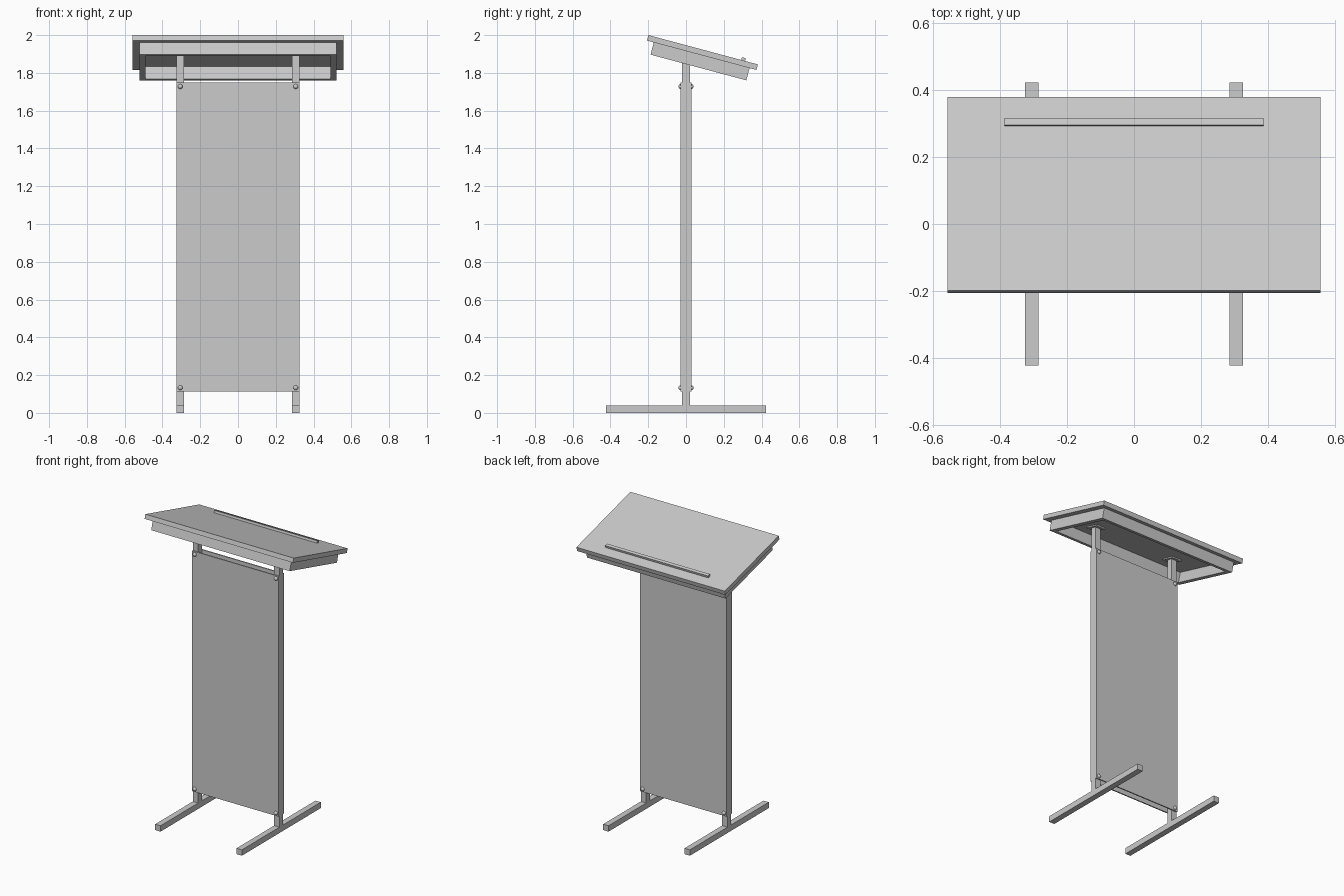
import bpy, bmesh
from math import radians
from mathutils import Matrix, Vector

if "Cube" in bpy.data.objects:
    bpy.data.objects.remove(bpy.data.objects["Cube"])

# Tilted desk frame: local origin is the top front edge, y runs down the slope
TILT = Matrix.Translation((0, -0.199, 2.0)) @ Matrix.Rotation(radians(-15), 4, 'X')


def finish(name, bm, matrix):
    mesh = bpy.data.meshes.new(name)
    bm.to_mesh(mesh)
    bm.free()
    ob = bpy.data.objects.new(name, mesh)
    ob.matrix_world = matrix
    bpy.context.collection.objects.link(ob)
    return ob


def box(name, x, y, z, matrix=Matrix()):
    """Box from (min, max) ranges."""
    bm = bmesh.new()
    size = Vector((x[1] - x[0], y[1] - y[0], z[1] - z[0]))
    mid = Vector((sum(x) / 2, sum(y) / 2, sum(z) / 2))
    bmesh.ops.create_cube(bm, size=1,
                          matrix=Matrix.Translation(mid) @ Matrix.Diagonal((*size, 1)))
    return finish(name, bm, matrix)


def screw(name, pos, axis, r, h, matrix=Matrix()):
    """Domed screw head standing on a surface along axis."""
    bm = bmesh.new()
    bmesh.ops.create_uvsphere(bm, u_segments=20, v_segments=12, radius=1)
    bmesh.ops.bisect_plane(bm, geom=bm.verts[:] + bm.edges[:] + bm.faces[:],
                           plane_co=(0, 0, 0), plane_no=(0, 0, 1), clear_inner=True)
    rot = Vector(axis).to_track_quat('Z', 'Y').to_matrix().to_4x4()
    bm.transform(Matrix.Translation(pos) @ rot @ Matrix.Diagonal((r, r, h, 1)))
    for f in bm.faces:
        f.smooth = True
    return finish(name, bm, matrix)


# Desk top and paper stop
box("desk_top", (-0.558, 0.558), (0, 0.6), (-0.03, 0), TILT)
box("paper_stop", (-0.387, 0.387), (0.509, 0.53), (0, 0.015), TILT)

# Open frame under the desk top
apron = (-0.097, -0.03)
box("apron_front", (-0.521, 0.521), (0.0375, 0.0675), apron, TILT)
box("apron_back", (-0.521, 0.521), (0.5325, 0.5625), apron, TILT)

for side, s in (("left", -1), ("right", 1)):
    def span(a, b):
        return tuple(sorted((a * s, b * s)))
    cx = 0.306 * s

    box(f"apron_{side}", span(0.491, 0.521), (0.0675, 0.5325), apron, TILT)

    # Foot and post
    box(f"foot_{side}", span(0.286, 0.326), (-0.424, 0.424), (0, 0.04))
    box(f"post_{side}", span(0.286, 0.326), (-0.02, 0.02), (0.04, 1.909))

    # Mounting plate with its screws
    box(f"mount_plate_{side}", (cx - 0.035, cx + 0.035), (0.164, 0.264), (-0.038, -0.03), TILT)
    for dx in (-0.025, 0.025):
        for dy in (0.174, 0.254):
            screw(f"mount_screw_{side}", (cx + dx, dy, -0.038), (0, 0, -1), 0.007, 0.006, TILT)

    # Panel screws on both faces
    for face in (-1, 1):
        for z in (0.133, 1.728):
            screw(f"panel_screw_{side}", (cx, 0.028 * face, z), (0, face, 0), 0.013, 0.012)

# Front and back panels
box("front_panel", (-0.326, 0.326), (-0.028, -0.02), (0.114, 1.748))
box("back_panel", (-0.326, 0.326), (0.02, 0.028), (0.114, 1.748))
